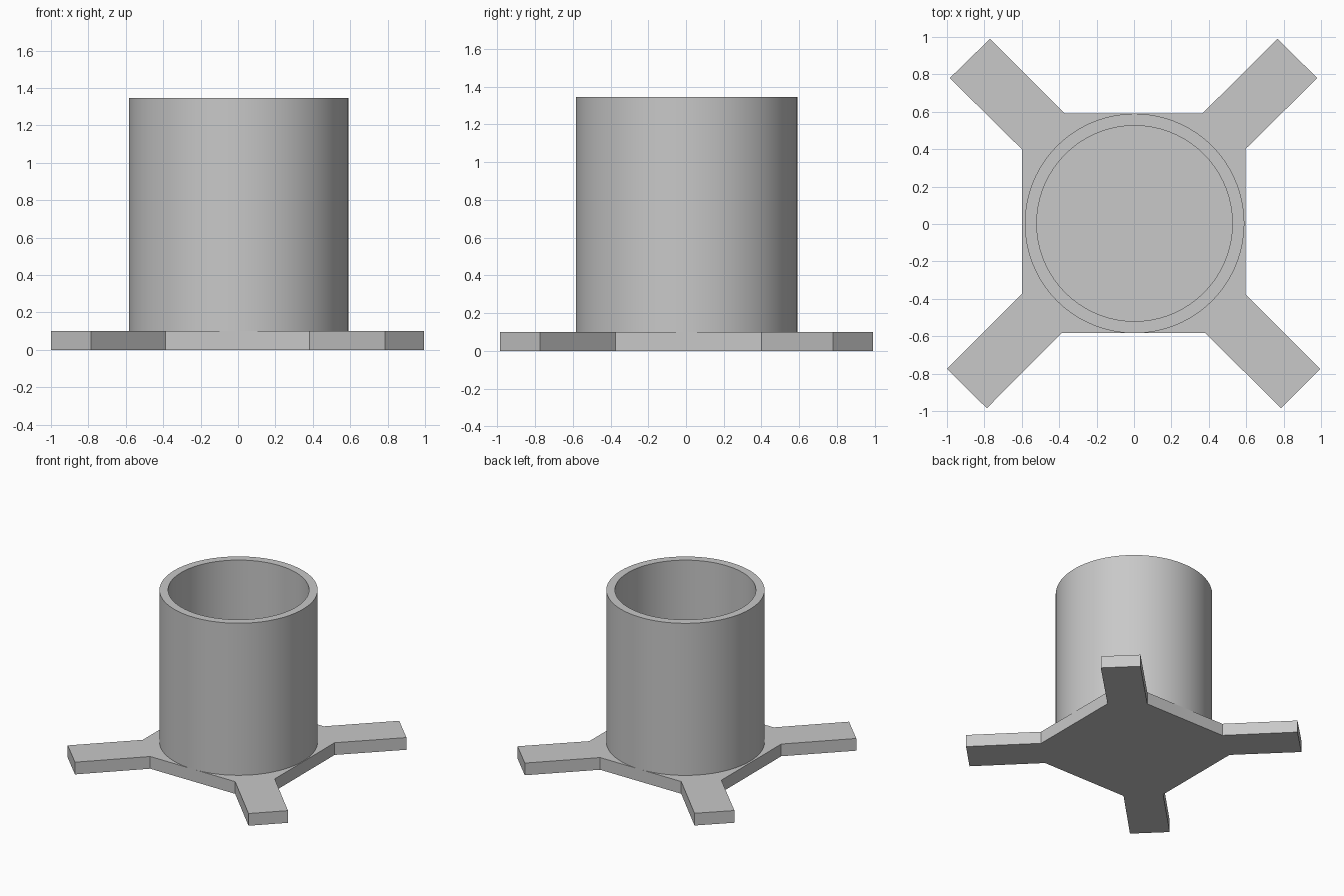
import bpy
import bmesh
import math

old = bpy.data.objects.get("Cube")
if old:
    bpy.data.objects.remove(old, do_unlink=True)

BASE_TOP = 0.10
TUBE_TOP = 1.345
CENTRE = (0.003, 0.003)

grey = bpy.data.materials.new("plain grey")
grey.use_nodes = True
grey.diffuse_color = (0.58, 0.58, 0.58, 1)
grey.node_tree.nodes["Principled BSDF"].inputs["Base Color"].default_value = grey.diffuse_color


def add_object(name, bm):
    bmesh.ops.recalc_face_normals(bm, faces=bm.faces)
    mesh = bpy.data.meshes.new(name)
    bm.to_mesh(mesh)
    bm.free()
    mesh.materials.append(grey)
    obj = bpy.data.objects.new(name, mesh)
    bpy.context.collection.objects.link(obj)
    return obj


# Base plate: square centre with four diagonal legs, extruded up
outline = [
    (-0.60, -0.375), (-1.0, -0.775), (-0.787, -0.985), (-0.387, -0.583),
    (0.382, -0.583), (0.785, -0.985), (0.995, -0.775), (0.595, -0.375),
    (0.595, 0.40), (0.98, 0.78), (0.767, 0.99), (0.365, 0.59),
    (-0.37, 0.59), (-0.77, 0.99), (-0.985, 0.78), (-0.60, 0.40),
]
bm = bmesh.new()
face = bm.faces.new([bm.verts.new((x, y, 0)) for x, y in outline])
extruded = bmesh.ops.extrude_face_region(bm, geom=[face], use_keep_orig=True)
top = [v for v in extruded["geom"] if isinstance(v, bmesh.types.BMVert)]
bmesh.ops.translate(bm, verts=top, vec=(0, 0, BASE_TOP))
add_object("base_plate", bm)

# Open tube: wall profile turned about the vertical axis
bm = bmesh.new()
profile = [(0.587, BASE_TOP), (0.587, TUBE_TOP), (0.523, TUBE_TOP), (0.523, BASE_TOP)]
verts = [bm.verts.new((CENTRE[0] + r, CENTRE[1], z)) for r, z in profile]
edges = [bm.edges.new(pair) for pair in zip(verts, verts[1:])]
bmesh.ops.spin(bm, geom=verts + edges, cent=(*CENTRE, 0), axis=(0, 0, 1),
               angle=math.tau, steps=72, use_merge=True)
bmesh.ops.remove_doubles(bm, verts=bm.verts, dist=0.0001)
tube = add_object("tube", bm)

bpy.ops.object.select_all(action="DESELECT")
tube.select_set(True)
bpy.context.view_layer.objects.active = tube
bpy.ops.object.shade_smooth_by_angle(angle=math.radians(30))
